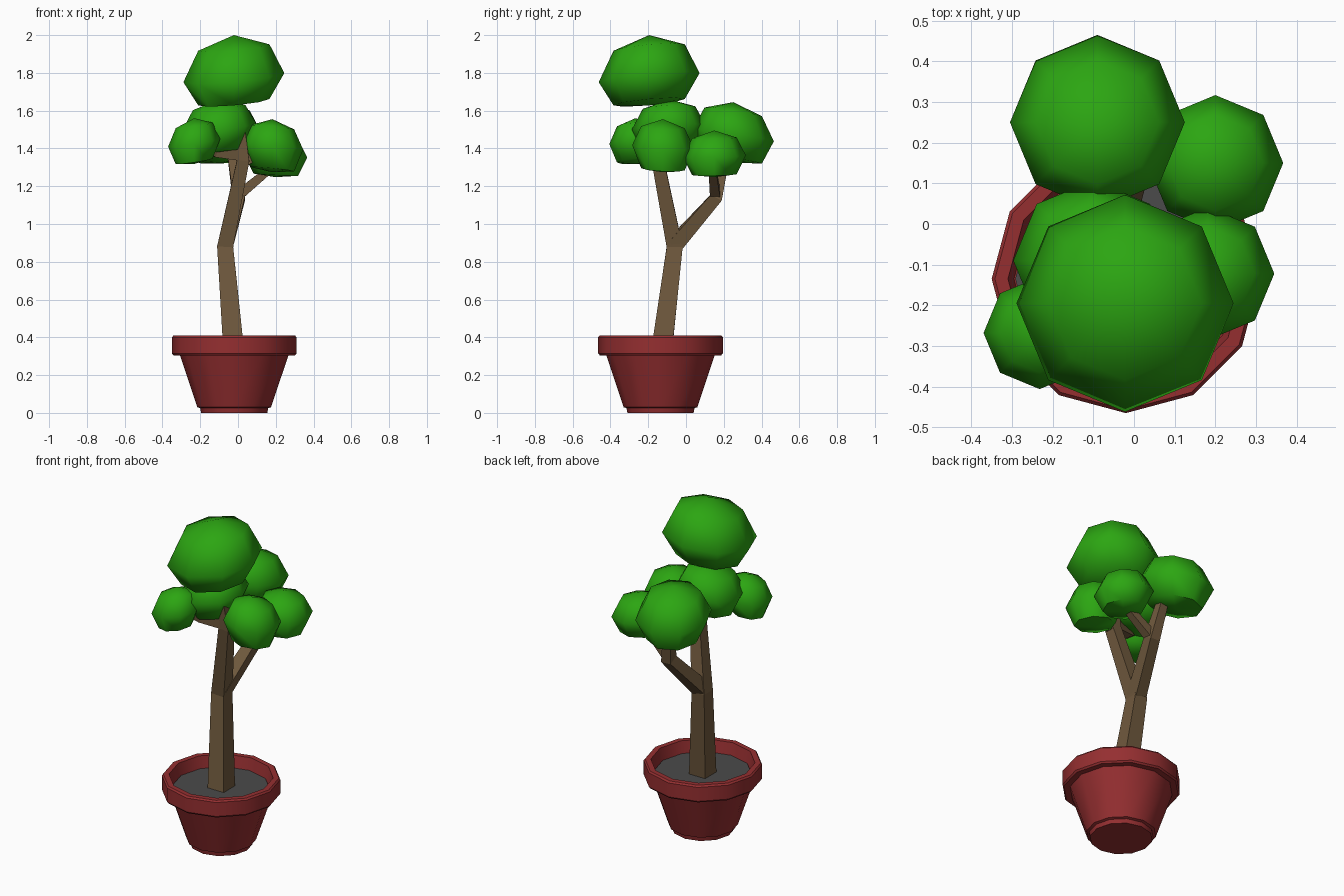
import bpy, bmesh, math
from mathutils import Vector

if "Cube" in bpy.data.objects:
    bpy.data.objects.remove(bpy.data.objects["Cube"])


def material(name, rgb):
    m = bpy.data.materials.new(name)
    m.diffuse_color = (*rgb, 1)
    m.use_nodes = True
    m.node_tree.nodes["Principled BSDF"].inputs["Base Color"].default_value = m.diffuse_color
    return m


BARK = material("bark", (0.16, 0.10, 0.047))
CLAY = material("clay", (0.30, 0.028, 0.03))
LEAF = material("leaf", (0.025, 0.38, 0.006))
SOIL = material("soil", (0.07, 0.07, 0.07))


def finish(name, bm, mat, smooth=None):
    bmesh.ops.recalc_face_normals(bm, faces=bm.faces)
    me = bpy.data.meshes.new(name)
    bm.to_mesh(me)
    bm.free()
    me.materials.append(mat)
    ob = bpy.data.objects.new(name, me)
    bpy.context.collection.objects.link(ob)
    if smooth:
        bpy.ops.object.select_all(action='DESELECT')
        ob.select_set(True)
        bpy.context.view_layer.objects.active = ob
        bpy.ops.object.shade_smooth_by_angle(angle=math.radians(smooth))
    return ob


def skin(bm, rings):
    """Join consecutive vertex rings with quads and cap both ends."""
    n = len(rings[0])
    for a, b in zip(rings, rings[1:]):
        for i in range(n):
            j = (i + 1) % n
            bm.faces.new((a[i], a[j], b[j], b[i]))
    bm.faces.new(rings[0])
    bm.faces.new(rings[-1])


def lathe(name, profile, mat, cx=-0.02, cy=-0.135, n=12, smooth=None):
    bm = bmesh.new()
    skin(bm, [[bm.verts.new((cx + r * math.cos(math.tau * i / n),
                             cy + r * math.sin(math.tau * i / n), z))
               for i in range(n)] for r, z in profile])
    return finish(name, bm, mat, smooth)


def limb(name, path):
    """Square tapered limb through (x, y, z, width) points."""
    bm = bmesh.new()
    pts = [Vector(p[:3]) for p in path]
    rings = []
    for k, p in enumerate(pts):
        t = (pts[min(k + 1, len(pts) - 1)] - pts[max(k - 1, 0)]).normalized()
        side = Vector((0, 1, 0)).cross(t).normalized()
        up = t.cross(side)
        h = path[k][3] / 2
        rings.append([bm.verts.new(p + side * h * a + up * h * b)
                      for a, b in ((-1, -1), (1, -1), (1, 1), (-1, 1))])
    skin(bm, rings)
    return finish(name, bm, BARK)


def foliage(name, centre, r, top, bottom, sx, sy):
    """Eight-sided blob, flattened underneath and tilted by slopes sx, sy."""
    bm = bmesh.new()
    bmesh.ops.create_uvsphere(bm, u_segments=8, v_segments=4, radius=1)
    for v in bm.verts:
        x, y, z = v.co
        z = z * top if z > 0 else max(z, -0.8) * bottom
        x, y = x * r, y * r
        v.co = Vector(centre) + Vector((x, y, z + sx * x + sy * y))
    return finish(name, bm, LEAF, 60)


# Pot: foot, flared wall, chamfered rim and hollow inside
lathe("pot", [(0.175, 0), (0.18, 0.025), (0.195, 0.03), (0.287, 0.305),
              (0.322, 0.305), (0.33, 0.315), (0.33, 0.40), (0.322, 0.41),
              (0.29, 0.41), (0.275, 0.33)], CLAY, smooth=32)
lathe("soil", [(0.25, 0.325), (0.272, 0.34)], SOIL)

# Trunk and branches
limb("trunk", [(-0.022, -0.13, 0.32, 0.11), (-0.068, -0.06, 0.88, 0.085),
               (0.028, -0.15, 1.34, 0.065), (0.01, -0.17, 1.52, 0.05)])
limb("rear_branch", [(-0.065, -0.06, 0.89, 0.08), (0.005, 0.16, 1.14, 0.065),
                     (-0.04, 0.22, 1.42, 0.045)])
limb("right_branch", [(0.0, 0.155, 1.15, 0.055), (0.17, 0.14, 1.29, 0.04)])
limb("left_branch", [(0.025, -0.15, 1.36, 0.055), (-0.12, -0.19, 1.38, 0.05),
                     (-0.21, -0.25, 1.43, 0.035)])
limb("front_right_branch", [(0.025, -0.15, 1.32, 0.05),
                            (0.15, -0.13, 1.4, 0.035)])

# Foliage clusters
for name, centre, r, top, bottom, sx, sy in (
        ("foliage_top", (-0.022, -0.195, 1.775), 0.267, 0.225, 0.184, 0.09, 0.09),
        ("foliage_middle", (-0.10, -0.09, 1.51), 0.197, 0.15, 0.17, 0.1, 0.05),
        ("foliage_rear_left", (-0.09, 0.25, 1.47), 0.215, 0.175, 0.18, 0.05, -0.15),
        ("foliage_rear_right", (0.2, 0.15, 1.36), 0.167, 0.135, 0.14, -0.05, 0.02),
        ("foliage_front_right", (0.182, -0.122, 1.41), 0.163, 0.145, 0.17, -0.1, -0.05),
        ("foliage_front_left", (-0.232, -0.268, 1.43), 0.138, 0.13, 0.14, 0.15, 0.05)):
    foliage(name, centre, r, top, bottom, sx, sy)
